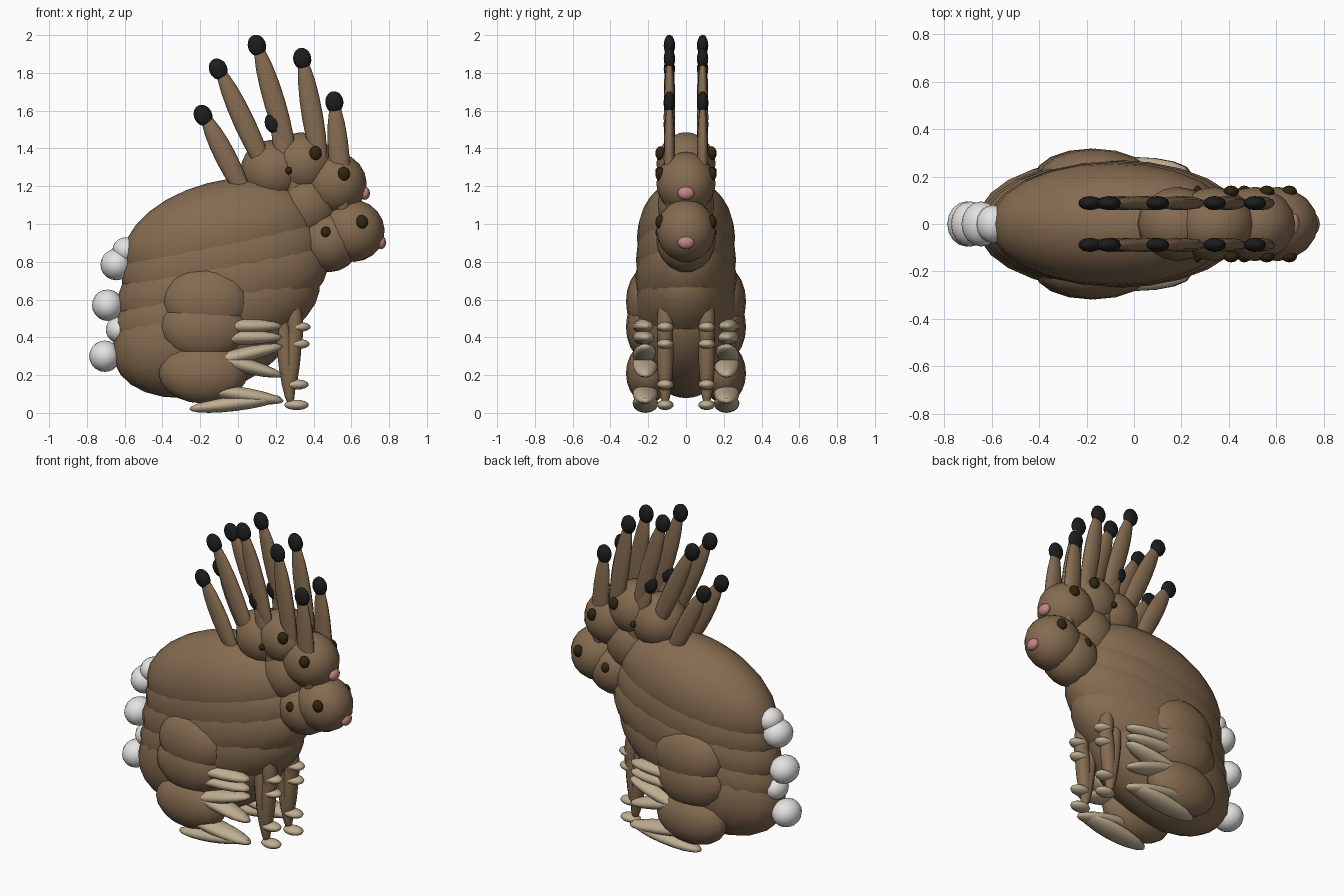
import bpy, math
from mathutils import Vector, Matrix


def mat(name, c):
    m = bpy.data.materials.new(name)
    m.diffuse_color = (*c, 1)
    return m


BROWN = mat("brown fur", (0.235, 0.148, 0.081))
BLACK = mat("black ear tip", (0.012, 0.012, 0.013))
WHITE = mat("white tail", (0.78, 0.77, 0.75))
TAN = mat("tan paw", (0.52, 0.42, 0.28))
PINK = mat("pink nose", (0.56, 0.24, 0.22))
EYE = mat("dark eye", (0.03, 0.018, 0.005))


def ball(name, x, y, z, r, m, tilt=0, seg=16, rings=10):
    """Ellipsoid with radii r, nose pitched up by tilt degrees."""
    bpy.ops.mesh.primitive_uv_sphere_add(segments=seg, ring_count=rings, radius=1)
    o = bpy.context.object
    o.name = name
    o.data.transform(Matrix.Diagonal((*r, 1)))
    o.rotation_euler = (0, math.radians(-tilt), 0)
    o.location = (x, y, z)
    o.data.materials.append(m)
    bpy.ops.object.shade_smooth()
    return o


def pair(name, x, y, z, r, m, tilt=0, **k):
    for side, s in (("right", -1), ("left", 1)):
        ball(f"{side}_{name}", x, s * y, z, r, m, tilt, **k)


def limb(name, a, b, y, rx, ry, m):
    """Long ellipsoid pair from point a to point b in the xz plane."""
    d = Vector((b[0] - a[0], b[1] - a[1]))
    tilt = -math.degrees(math.atan2(d.x, d.y))
    pair(name, (a[0] + b[0]) / 2, y, (a[1] + b[1]) / 2,
         (rx, ry, d.length / 2), m, tilt, seg=12)
    return tilt


# Overlapping bodies: x, z, length, width, height radii, tilt
for i, (x, z, rx, ry, rz, t) in enumerate([(-0.09, 0.925, 0.53, 0.26, 0.30, 15),
                                           (-0.08, 0.81, 0.55, 0.265, 0.30, 14),
                                           (-0.08, 0.69, 0.575, 0.27, 0.30, 15),
                                           (-0.11, 0.56, 0.56, 0.27, 0.29, 16),
                                           (-0.18, 0.42, 0.50, 0.27, 0.32, 18)]):
    ball(f"body_{i}", x, 0, z, (rx, ry, rz), BROWN, t, seg=24, rings=14)

# Haunches
for i, (x, z, rz) in enumerate([(-0.165, 0.59, 0.185), (-0.18, 0.455, 0.18),
                                (-0.185, 0.21, 0.16)]):
    pair(f"haunch_{i}", x, 0.2, z, (0.235, 0.118, rz), BROWN)

# Tails
for i, (x, z, r) in enumerate([(-0.595, 0.86, 0.07), (-0.645, 0.785, 0.083),
                               (-0.69, 0.57, 0.083), (-0.63, 0.44, 0.07),
                               (-0.705, 0.30, 0.083)]):
    ball(f"tail_{i}", x, 0, z, (r, r * 1.15, r), WHITE)

# Heads
for i, (x, z) in enumerate([(0.605, 0.965), (0.475, 0.91), (0.51, 1.215),
                            (0.34, 1.32), (0.185, 1.28)]):
    ball(f"head_{i}", x, 0, z, (0.172, 0.157, 0.165), BROWN, -15)

# Neck joining the heads to the bodies
ball("neck", 0.36, 0, 1.10, (0.17, 0.15, 0.18), BROWN)

# Eyes
for i, (x, z, r) in enumerate([(0.655, 1.01, 1), (0.465, 0.955, 0.85), (0.56, 1.265, 1),
                               (0.41, 1.375, 1), (0.268, 1.283, 0.55)]):
    pair(f"eye_{i}", x, 0.137, z, (0.033 * r, 0.025, 0.037 * r), EYE, seg=12, rings=8)

# Noses
for i, (x, z) in enumerate([(0.757, 0.902), (0.672, 1.163)]):
    ball(f"nose_{i}", x, 0, z, (0.027, 0.045, 0.035), PINK, seg=12, rings=8)

# Ears with black tips: base point, tip point
for i, (a, b) in enumerate([((0.06, 1.11), (-0.185, 1.59)),
                            ((0.18, 1.22), (-0.105, 1.835)),
                            ((0.29, 1.32), (0.10, 1.96)),
                            ((0.37, 1.00), (0.19, 1.55)),
                            ((0.45, 1.24), (0.34, 1.89)),
                            ((0.56, 1.04), (0.51, 1.66))]):
    t = limb(f"ear_{i}", a, b, 0.088, 0.056, 0.03, BROWN)
    pair(f"ear_tip_{i}", b[0], 0.088, b[1] - 0.015, (0.048, 0.03, 0.058), BLACK, t, seg=12)

# Front legs
for i, (a, b) in enumerate([((0.22, 0.62), (0.28, 0.03)), ((0.31, 0.58), (0.27, 0.06)),
                            ((0.29, 0.64), (0.31, 0.31))]):
    limb(f"front_leg_{i}", a, b, 0.11, 0.044, 0.044, BROWN)

# Front paws
for i, (x, z) in enumerate([(0.31, 0.042), (0.31, 0.15), (0.315, 0.365), (0.32, 0.455)]):
    pair(f"front_paw_{i}", x, 0.11, z, (0.065, 0.045, 0.027), TAN, seg=12, rings=8)

# Hind feet
for i, (x, z, t) in enumerate([(-0.015, 0.05, 7), (0.0, 0.10, -9), (0.0, 0.26, -15),
                               (0.0, 0.30, 13), (-0.01, 0.40, 0), (-0.01, 0.46, 0)]):
    pair(f"hind_foot_{i}", x, 0.215, z, (0.245, 0.068, 0.04), TAN, t)
